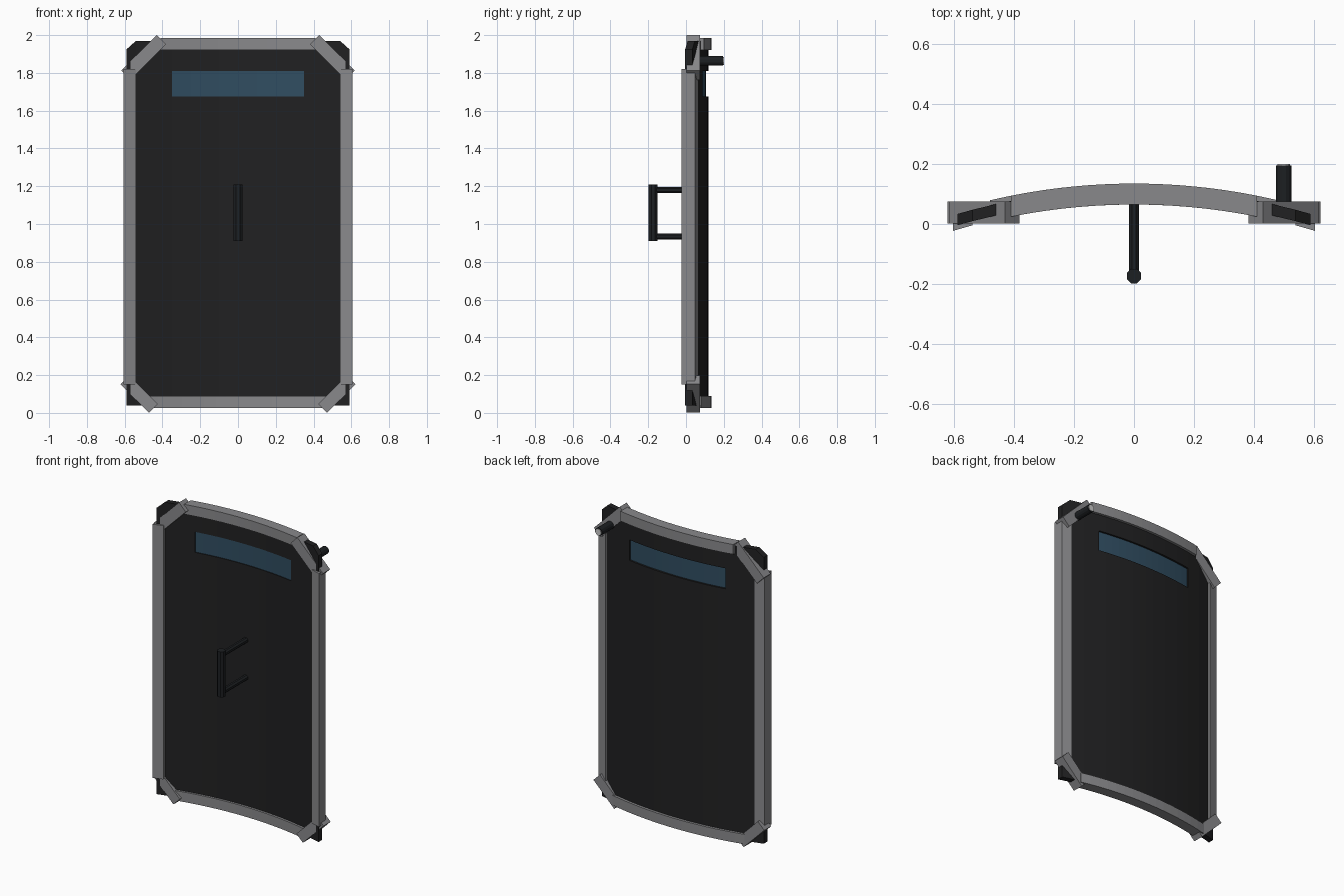
import bpy, bmesh
from math import sqrt, pi
from mathutils import Matrix, Vector

if "Cube" in bpy.data.objects:
    bpy.data.objects.remove(bpy.data.objects["Cube"])

R = 2.1  # bend radius of the shield


def mat(name, r, g, b):
    m = bpy.data.materials.new(name)
    m.diffuse_color = (r, g, b, 1)
    m.use_nodes = True
    m.node_tree.nodes["Principled BSDF"].inputs["Base Color"].default_value = m.diffuse_color
    return m


DARK = mat("dark_armour", 0.015, 0.015, 0.016)
GREY = mat("grey_frame", 0.25, 0.25, 0.26)
GLASS = mat("tinted_glass", 0.03, 0.075, 0.12)
BLACK = mat("black_metal", 0.012, 0.014, 0.016)
LENS = mat("lamp_lens", 0.6, 0.6, 0.6)


def finish(name, bm, material):
    bmesh.ops.recalc_face_normals(bm, faces=bm.faces)
    me = bpy.data.meshes.new(name)
    bm.to_mesh(me)
    bm.free()
    me.materials.append(material)
    ob = bpy.data.objects.new(name, me)
    bpy.context.collection.objects.link(ob)
    return ob


def span(a, b, n):
    return [a + (b - a) * i / n for i in range(n + 1)]


def curved_slab(name, xs, zs, y0, y1, material, hole=None, corner_drop=0):
    """Sheet bent along the arc, thickened in y, with an optional window hole."""
    bm = bmesh.new()
    grid = []
    for x in xs:
        col = []
        for z in zs:
            if corner_drop and z == zs[-1] and x in (xs[0], xs[-1]):
                z -= corner_drop
            col.append(bm.verts.new((x, y0 + sqrt(R * R - x * x) - R, z)))
        grid.append(col)
    for i in range(len(xs) - 1):
        for j in range(len(zs) - 1):
            if hole and j == hole[1] and abs(xs[i] + xs[i + 1]) / 2 < hole[0]:
                continue
            bm.faces.new((grid[i][j], grid[i + 1][j],
                          grid[i + 1][j + 1], grid[i][j + 1]))
    ext = bmesh.ops.extrude_face_region(bm, geom=bm.faces[:], use_keep_orig=True)
    moved = [g for g in ext["geom"] if isinstance(g, bmesh.types.BMVert)]
    bmesh.ops.translate(bm, verts=moved, vec=(0, y1 - y0, 0))
    return finish(name, bm, material)


def box(name, centre, size, angle, material):
    bm = bmesh.new()
    m = (Matrix.Translation(centre) @ Matrix.Rotation(angle, 4, 'Y')
         @ Matrix.Diagonal((*size, 1)))
    bmesh.ops.create_cube(bm, size=1, matrix=m)
    return finish(name, bm, material)


def rod(name, a, b, r, n, material):
    a, b = Vector(a), Vector(b)
    bm = bmesh.new()
    m = (Matrix.Translation((a + b) / 2)
         @ (b - a).to_track_quat('Z', 'Y').to_matrix().to_4x4()
         @ Matrix.Rotation(pi / n, 4, 'Z'))
    bmesh.ops.create_cone(bm, cap_ends=True, segments=n, radius1=r, radius2=r,
                          depth=(b - a).length, matrix=m)
    return finish(name, bm, material)


# Curved body with window opening and clipped top corners
panel_xs = ([-0.59, -0.54] + span(-0.45, -0.35, 1) + span(-0.35, 0.35, 14)[1:]
            + [0.45, 0.54, 0.59])
curved_slab("shield_panel", panel_xs, [0.04, 1.675, 1.81, 1.97], 0.08, 0.118,
            DARK, hole=(0.35, 1), corner_drop=0.045)
curved_slab("viewing_window", span(-0.35, 0.35, 14), [1.675, 1.81],
            0.085, 0.106, GLASS)

# Frame bars following the bend
curved_slab("top_rail", span(-0.41, 0.41, 16), [1.92, 1.985], 0.065, 0.135, GREY)
curved_slab("bottom_rail", span(-0.48, 0.48, 16), [0.025, 0.09], 0.065, 0.135, GREY)
for s, side in ((-1, "left"), (1, "right")):
    curved_slab(side + "_rail", sorted((0.54 * s, 0.605 * s)), [0.15, 1.82],
                0.066, 0.136, GREY)
    # Diagonal corner braces
    box(side + "_top_brace", (0.5 * s, 0.038, 1.882), (0.265, 0.073, 0.07),
        s * pi / 4, GREY)
    box(side + "_bottom_brace", (0.5235 * s, 0.038, 0.1), (0.213, 0.073, 0.066),
        -s * pi / 4, GREY)

# Carrying handle
rod("handle_grip", (0, -0.174, 0.91), (0, -0.174, 1.21), 0.026, 8, BLACK)
for z, label in ((1.18, "upper"), (0.934, "lower")):
    rod(label + "_handle_post", (0, -0.174, z), (0, 0.09, z), 0.018, 8, BLACK)

# Lamp on the back corner
rod("lamp_body", (0.5, 0.03, 1.863), (0.5, 0.195, 1.863), 0.026, 12, BLACK)
rod("lamp_lens", (0.5, 0.19, 1.863), (0.5, 0.2, 1.863), 0.021, 12, LENS)
